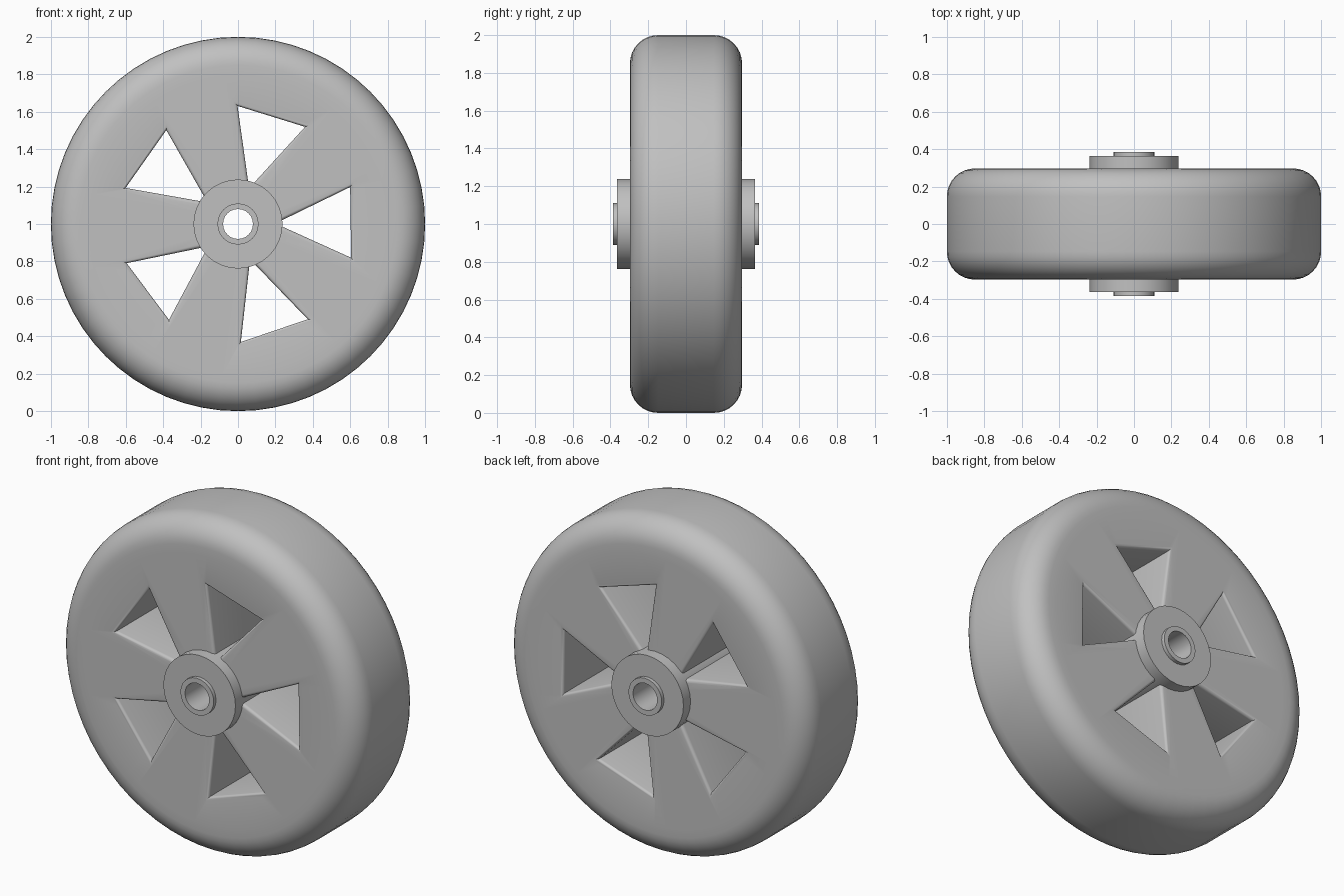
import bpy, bmesh
from math import sin, cos, pi, radians
from mathutils import Vector, Matrix

cube = bpy.data.objects.get("Cube")
if cube:
    bpy.data.objects.remove(cube, do_unlink=True)

AXLE = Vector((0, 0, 1))
HALF = 0.297       # half the wheel width
ROUND = 0.15       # shoulder radius of the tread
SOFT = 0.018       # rounding of the window edges

grey = bpy.data.materials.new("mid_grey")
grey.use_nodes = True
colour = (0.53, 0.53, 0.53, 1)
grey.diffuse_color = colour
grey.node_tree.nodes["Principled BSDF"].inputs["Base Color"].default_value = colour


def add_object(name, bm):
    bmesh.ops.recalc_face_normals(bm, faces=bm.faces)
    mesh = bpy.data.meshes.new(name)
    bm.to_mesh(mesh)
    bm.free()
    mesh.materials.append(grey)
    obj = bpy.data.objects.new(name, mesh)
    bpy.context.collection.objects.link(obj)
    return obj


def lathe(name, profile, steps):
    """Turn a closed (radius, y) profile around the axle."""
    bm = bmesh.new()
    verts = [bm.verts.new((r, y, AXLE.z)) for r, y in profile]
    edges = [bm.edges.new((v, verts[i - 1])) for i, v in enumerate(verts)]
    bmesh.ops.spin(bm, geom=verts + edges, cent=AXLE, axis=(0, 1, 0),
                   angle=2 * pi, steps=steps)
    bmesh.ops.remove_doubles(bm, verts=bm.verts, dist=0.0001)
    return add_object(name, bm)


def ring(name, inner, outer, half, steps):
    return lathe(name, [(inner, -half), (outer, -half), (outer, half), (inner, half)], steps)


def smooth(obj):
    bpy.ops.object.select_all(action='DESELECT')
    obj.select_set(True)
    bpy.context.view_layer.objects.active = obj
    bpy.ops.object.shade_smooth_by_angle(angle=radians(35))


# Wheel body with rounded shoulders
front = [(0.2, -HALF), (0.8, -HALF)]
for i in range(9):
    a = i / 8 * pi / 2
    front.append((1 - ROUND + ROUND * sin(a), -HALF + ROUND - ROUND * cos(a)))
wheel = lathe("wheel_body", front + [(r, -y) for r, y in reversed(front)], 64)

# Five triangular windows, flared softly at both faces
corners = [Vector((0.158, 0)), Vector((0.62, -0.217)), Vector((0.62, 0.217))]
centre, inradius = Vector((0.481, 0)), 0.139
half_sections = [(HALF + 0.05, 0)]
for i in range(5):
    a = i / 4 * pi / 2
    half_sections.append((HALF - SOFT * sin(a), SOFT * sin(a) if i == 0 else SOFT * (1 - (1 - sin(pi / 2 - a)))))
half_sections = [half_sections[0]] + [
    (HALF - SOFT * (1 - cos(i / 4 * pi / 2)), SOFT * sin(i / 4 * pi / 2)) for i in range(5)]
sections = half_sections + [(-y, d) for y, d in reversed(half_sections)]

bm = bmesh.new()
for k in range(5):
    turn = Matrix.Rotation(-radians(72 * k + 0.8), 3, 'Y')
    loops = []
    for y, inset in sections:
        points = [centre + (c - centre) * (1 - inset / inradius) for c in corners]
        loops.append([bm.verts.new(turn @ Vector((p.x, y, p.y)) + AXLE) for p in points])
    for a, b in zip(loops, loops[1:]):
        for i in range(3):
            bm.faces.new((a[i - 1], a[i], b[i], b[i - 1]))
    bm.faces.new(loops[0])
    bm.faces.new(loops[-1])
cutter = add_object("window_cutter", bm)
cutter.hide_render = True

cut = wheel.modifiers.new("windows", 'BOOLEAN')
cut.operation = 'DIFFERENCE'
cut.solver = 'EXACT'
cut.object = cutter
bpy.context.view_layer.objects.active = wheel
bpy.ops.object.modifier_apply(modifier=cut.name)
bpy.data.objects.remove(cutter, do_unlink=True)

# Hub and axle bush, both running right through
hub = ring("hub", 0.1, 0.238, 0.364, 32)
bush = ring("axle_bush", 0.08, 0.11, 0.386, 24)

for part in (wheel, hub, bush):
    smooth(part)
